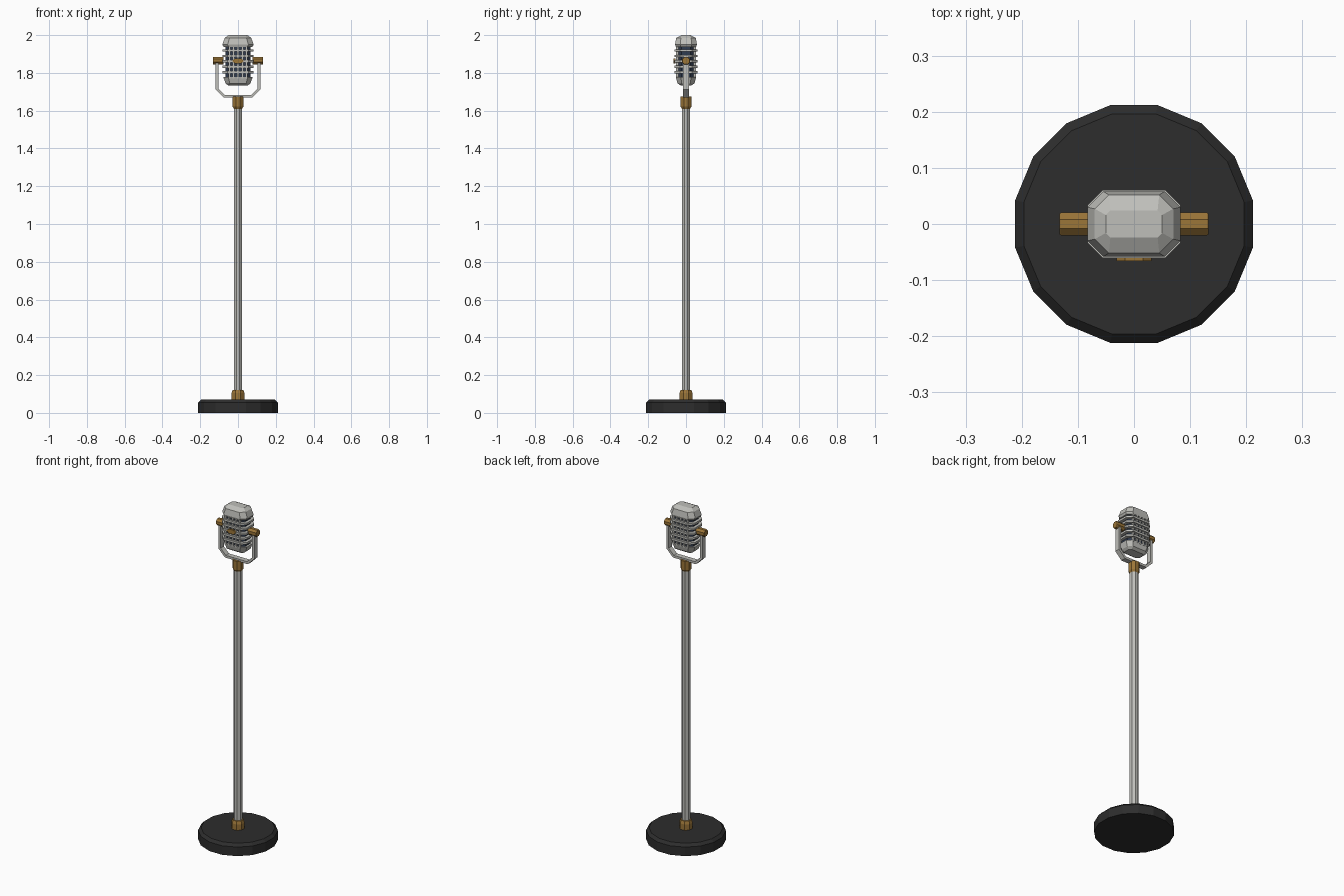
import bpy, bmesh, math
from mathutils import Vector

if "Cube" in bpy.data.objects:
    bpy.data.objects.remove(bpy.data.objects["Cube"])


def material(name, rgb):
    m = bpy.data.materials.new(name)
    m.diffuse_color = (*rgb, 1)
    m.use_nodes = True
    m.node_tree.nodes["Principled BSDF"].inputs["Base Color"].default_value = m.diffuse_color
    return m


CHROME = material("chrome", (0.52, 0.52, 0.49))
BRASS = material("brass", (0.33, 0.18, 0.04))
BLACK = material("black iron", (0.026, 0.026, 0.026))
NAVY = material("dark grille", (0.03, 0.045, 0.08))


def finish(name, bm, mat):
    bmesh.ops.recalc_face_normals(bm, faces=bm.faces)
    me = bpy.data.meshes.new(name)
    bm.to_mesh(me)
    bm.free()
    me.materials.append(mat)
    ob = bpy.data.objects.new(name, me)
    bpy.context.collection.objects.link(ob)
    return ob


def loft(name, rings, mat):
    """Skin a stack of equal-length point rings and cap both ends."""
    bm = bmesh.new()
    loops = [[bm.verts.new(p) for p in r] for r in rings]
    n = len(loops[0])
    for a, b in zip(loops, loops[1:]):
        for i in range(n):
            j = (i + 1) % n
            bm.faces.new((a[i], a[j], b[j], b[i]))
    bm.faces.new(loops[0])
    bm.faces.new(loops[-1])
    return finish(name, bm, mat)


def round_ring(r, z, n):
    return [(r * math.cos((i + .5) * math.tau / n),
             r * math.sin((i + .5) * math.tau / n), z) for i in range(n)]


def turned(name, profile, n, mat):
    return loft(name, [round_ring(r, z, n) for r, z in profile], mat)


def oct_ring(x, y, c, z):
    """Rectangle of half sizes x, y with corners cut by c."""
    return [(x, -y + c, z), (x, y - c, z), (x - c, y, z), (-x + c, y, z),
            (-x, y - c, z), (-x, -y + c, z), (-x + c, -y, z), (x - c, -y, z)]


def box(name, lo, hi, mat):
    (x0, y0, z0), (x1, y1, z1) = lo, hi
    return loft(name, [[(x0, y0, z), (x1, y0, z), (x1, y1, z), (x0, y1, z)]
                       for z in (z0, z1)], mat)


# Stand: heavy base, collars and pole
turned("base", [(.216, 0), (.216, .054), (.2, .07)], 16, BLACK)
turned("lower_collar", [(.037, .068), (.037, .105), (.031, .122)], 8, BRASS)
turned("pole", [(.024, .10), (.024, 1.63)], 8, CHROME)
turned("upper_collar", [(.024, 1.61), (.031, 1.622), (.031, 1.675)], 8, BRASS)

# Yoke: flat strip bent into a U
outer = [(-.118, 1.862), (-.118, 1.712), (-.076, 1.67),
         (.076, 1.67), (.118, 1.712), (.118, 1.862)]
inner = [(-.104, 1.862), (-.104, 1.718), (-.07, 1.684),
         (.07, 1.684), (.104, 1.718), (.104, 1.862)]
loft("yoke", [[(xo, -.015, zo), (xo, .015, zo), (xi, .015, zi), (xi, -.015, zi)]
              for (xo, zo), (xi, zi) in zip(outer, inner)], CHROME)

# Pivot knobs on both sides
for s, side in ((-1, "left"), (1, "right")):
    rings = [[(s * x, p[0], 1.865 + p[1]) for p in round_ring(r, 0, 8)]
             for r, x in ((.022, .076), (.022, .13), (.02, .133))]
    loft(side + "_knob", rings, BRASS)

# Head: dark core, end caps
loft("grille_core", [oct_ring(.066, .046, .022, z) for z in (1.75, 1.96)], NAVY)
loft("top_cap", [oct_ring(.076, .054, .026, 1.938), oct_ring(.083, .058, .028, 1.95),
                 oct_ring(.07, .052, .025, 1.985), oct_ring(.05, .024, .008, 2.0)], CHROME)
loft("bottom_cap", [oct_ring(.052, .028, .012, 1.733), oct_ring(.066, .045, .022, 1.745),
                    oct_ring(.078, .054, .027, 1.778)], CHROME)

# Horizontal ribs
for i in range(5):
    z = 1.803 + i * .029
    loft(f"rib_{i + 1}", [oct_ring(.083, .061, .028, z - .006),
                          oct_ring(.083, .061, .028, z + .006)], CHROME)

# Vertical grille bars, front and back
for s, side in ((-1, "front"), (1, "back")):
    for i in range(5):
        x = (i - 2) * .023
        y0, y1 = sorted((s * .04, s * .054))
        box(f"{side}_bar_{i + 1}", (x - .005, y0, 1.77), (x + .005, y1, 1.945), CHROME)

# Badge on the front
badge = [(-.031, 0), (-.016, -.013), (.016, -.013), (.031, 0), (.016, .013), (-.016, .013)]
loft("badge", [[(x, y, 1.863 + z) for x, z in badge] for y in (-.056, -.066)], BRASS)
